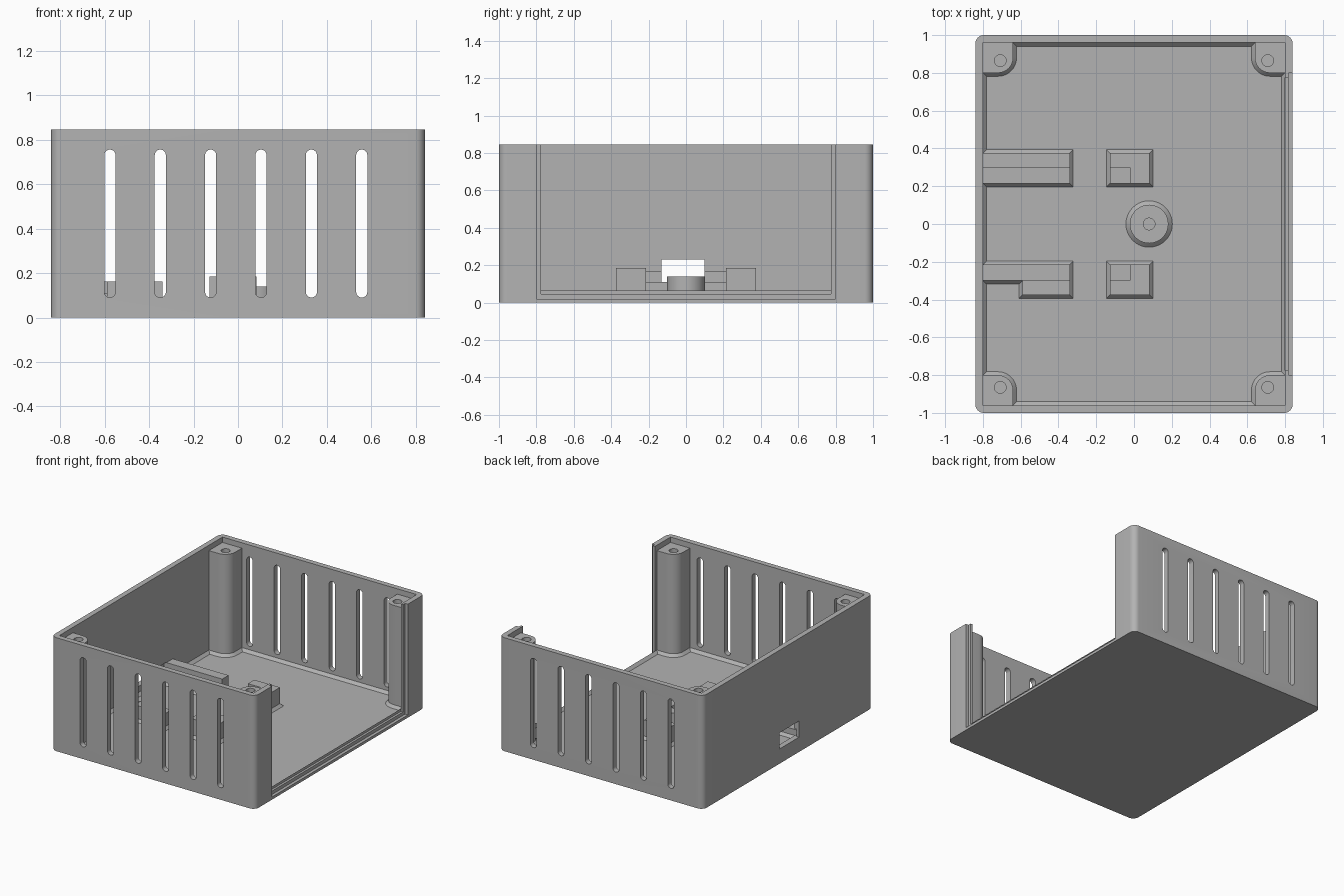
import bpy, bmesh, math

if "Cube" in bpy.data.objects:
    bpy.data.objects.remove(bpy.data.objects["Cube"])

grey = bpy.data.materials.new("matte_grey")
grey.use_nodes = True
grey.diffuse_color = (0.45, 0.45, 0.45, 1)
grey.node_tree.nodes["Principled BSDF"].inputs["Base Color"].default_value = grey.diffuse_color

TOP, FLOOR, FLARE = 0.845, 0.045, 0.02


def outline(x0, x1, y0, y1, radii=(0, 0, 0, 0), steps=8):
    """Rectangle with one radius per corner, anticlockwise from x0, y0."""
    pts = []
    corners = ((x0, y0, 1, 1), (x1, y0, -1, 1), (x1, y1, -1, -1), (x0, y1, 1, -1))
    for i, ((x, y, sx, sy), r) in enumerate(zip(corners, radii)):
        if r == 0:
            pts.append((x, y))
            continue
        for k in range(steps + 1):
            a = math.pi * (1 + i / 2 + k / steps / 2)
            pts.append((x + sx * r + r * math.cos(a), y + sy * r + r * math.sin(a)))
    return pts


def circle(x, y, r, n=40):
    return [(x + r * math.cos(math.tau * k / n), y + r * math.sin(math.tau * k / n))
            for k in range(n)]


def loft(bm, *rings):
    """Skin stacked (outline, height) rings and cap both ends."""
    loops = [[bm.verts.new((x, y, z)) for x, y in pts] for pts, z in rings]
    n = len(loops[0])
    for a, b in zip(loops, loops[1:]):
        for i in range(n):
            j = (i + 1) % n
            bm.faces.new((a[i], a[j], b[j], b[i]))
    bm.faces.new(loops[0][::-1])
    bm.faces.new(loops[-1])


def box(bm, x0, x1, y0, y1, z0, z1):
    loft(bm, (outline(x0, x1, y0, y1), z0), (outline(x0, x1, y0, y1), z1))


def flared_block(bm, x0, x1, y0, y1, top):
    """Block standing on the floor with a sloped foot."""
    f = FLARE
    body = outline(x0, x1, y0, y1)
    loft(bm, (outline(x0 - f, x1 + f, y0 - f, y1 + f), FLOOR - 0.002),
         (body, FLOOR + f), (body, top))


def finish(name, bm):
    bmesh.ops.recalc_face_normals(bm, faces=bm.faces)
    mesh = bpy.data.meshes.new(name)
    bm.to_mesh(mesh)
    bm.free()
    obj = bpy.data.objects.new(name, mesh)
    bpy.context.collection.objects.link(obj)
    mesh.materials.append(grey)
    return obj


def activate(obj):
    bpy.ops.object.select_all(action="DESELECT")
    obj.select_set(True)
    bpy.context.view_layer.objects.active = obj


def cut(obj, bm):
    """Subtract a temporary solid from the object."""
    tool = finish("cutter", bm)
    tool.hide_render = True
    mod = obj.modifiers.new("cut", "BOOLEAN")
    mod.operation, mod.solver, mod.object = "DIFFERENCE", "EXACT", tool
    activate(obj)
    bpy.ops.object.modifier_apply(modifier=mod.name)
    bpy.data.objects.remove(tool)


def smooth(obj):
    activate(obj)
    bpy.ops.object.shade_smooth_by_angle(angle=math.radians(30))


# Outer shell with rounded upright edges
bm = bmesh.new()
plan = outline(-0.84, 0.84, -1, 1, (0.045,) * 4)
loft(bm, (plan, 0), (plan, TOP))
case = finish("case_shell", bm)

# Cavity, with a sloped foot around the floor
bm = bmesh.new()
inner = outline(-0.8, 0.8, -0.96, 0.96)
loft(bm, (outline(-0.78, 0.78, -0.94, 0.94), FLOOR), (inner, FLOOR + FLARE), (inner, 1))
cut(case, bm)

# Stepped opening for a slide-in side panel
for x0, half, z0 in ((0.8, 0.775, FLOOR), (0.817, 0.8, 0.02)):
    bm = bmesh.new()
    box(bm, x0, 0.9, -half, half, z0, 1)
    cut(case, bm)

# Ventilation slots through the front and back walls
bm = bmesh.new()
for i in range(6):
    x = -0.576 + i * 0.2265
    slot = outline(x - 0.025, x + 0.025, 0.09, 0.755, (0.0249,) * 4)
    for y0, y1 in ((-1.1, -0.9), (0.9, 1.1)):
        start = len(bm.verts)
        loft(bm, (slot, y0), (slot, y1))
        bm.verts.ensure_lookup_table()
        for v in bm.verts[start:]:
            v.co.y, v.co.z = v.co.z, v.co.y
cut(case, bm)

# Connector port and board pocket in the left-hand wall
for x0, x1, y0, y1, z0, z1 in ((-0.9, -0.79, -0.13, 0.1, 0.11, 0.23),
                               (-0.82, -0.79, -0.3, 0.3, 0.11, 0.165)):
    bm = bmesh.new()
    box(bm, x0, x1, y0, y1, z0, z1)
    cut(case, bm)
smooth(case)

# Corner screw posts
for i, (sx, sy, name) in enumerate(((1, 1, "back_left"), (-1, 1, "back_right"),
                                    (-1, -1, "front_right"), (1, -1, "front_left"))):
    def post_plan(grow):
        r = 0.08 + grow
        pts = outline(0.64 - grow, 0.805, 0.8 - grow, 0.965, (r, 0, 0, 0))
        return [(sx * x, sy * y) for x, y in pts]
    bm = bmesh.new()
    loft(bm, (post_plan(FLARE), FLOOR - 0.002), (post_plan(0), FLOOR + FLARE),
         (post_plan(0), 0.805))
    post = finish(name + "_screw_post", bm)
    bm = bmesh.new()
    bore = circle(sx * 0.708, sy * 0.865, 0.031)
    loft(bm, (bore, 0.4), (bore, 0.9))
    cut(post, bm)
    smooth(post)

# Round support boss
bm = bmesh.new()
loft(bm, (circle(0.08, 0, 0.125), FLOOR - 0.002), (circle(0.08, 0, 0.102), FLOOR + FLARE),
     (circle(0.08, 0, 0.102), 0.14))
boss = finish("support_boss", bm)
bm = bmesh.new()
loft(bm, (circle(0.08, 0, 0.031), 0.06), (circle(0.08, 0, 0.031), 0.2))
cut(boss, bm)
smooth(boss)

# Board rails and stops on both sides of the boss
for side, name, guide_start in ((1, "back", -0.803), (-1, "front", -0.59)):
    def span(a, b):
        return sorted((side * a, side * b))
    bm = bmesh.new()
    flared_block(bm, -0.803, -0.34, *span(0.215, 0.3), 0.11)
    flared_block(bm, guide_start, -0.34, *span(0.3, 0.375), 0.162)
    finish(name + "_board_rail", bm)
    bm = bmesh.new()
    flared_block(bm, -0.128, -0.02, *span(0.215, 0.3), 0.11)
    flared_block(bm, -0.128, 0.083, *span(0.3, 0.375), 0.185)
    flared_block(bm, -0.02, 0.083, *span(0.215, 0.3), 0.185)
    finish(name + "_board_stop", bm)
